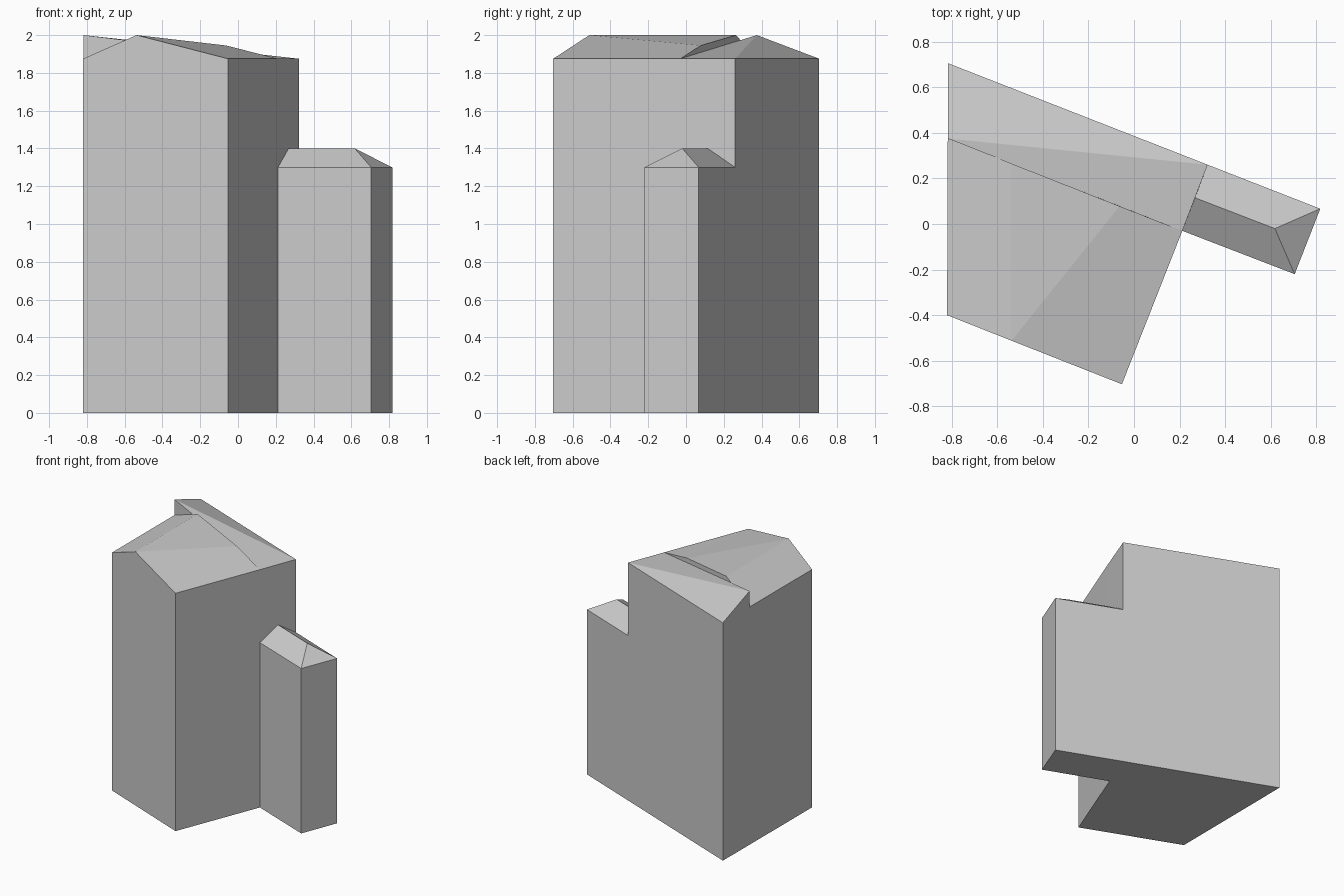
import bpy
import bmesh

cube = bpy.data.objects.get("Cube")
if cube:
    bpy.data.objects.remove(cube, do_unlink=True)

grey = bpy.data.materials.new("plain grey")
grey.use_nodes = True
grey.diffuse_color = (0.6, 0.6, 0.6, 1)
grey.node_tree.nodes["Principled BSDF"].inputs["Base Color"].default_value = grey.diffuse_color


def block(name, plan, eave, peaks, roof):
    """Closed wing: plan corners (letters) extruded to the eave, then roof and
    gable faces spelled with the letters of eave corners and peaks."""
    bm = bmesh.new()
    base = [bm.verts.new((x, y, 0)) for x, y in plan.values()]
    points = {k: bm.verts.new((x, y, eave)) for k, (x, y) in plan.items()}
    top = list(points.values())
    points.update({k: bm.verts.new(p) for k, p in peaks.items()})

    bm.faces.new(base)
    for i in range(len(base)):
        j = (i + 1) % len(base)
        bm.faces.new((base[i], base[j], top[j], top[i]))
    for word in roof.split():
        bm.faces.new([points[c] for c in word])

    bmesh.ops.recalc_face_normals(bm, faces=bm.faces)
    mesh = bpy.data.meshes.new(name)
    bm.to_mesh(mesh)
    bm.free()
    mesh.materials.append(grey)
    obj = bpy.data.objects.new(name, mesh)
    bpy.context.collection.objects.link(obj)


# Corners shared by the wings
back_left, back_right = (-0.815, 0.705), (0.323, 0.26)
mid_left, mid_right = (-0.817, 0.375), (0.212, -0.03)
EAVE, RIDGE = 1.875, 2.0

# Front wing: gabled to the front, skewed slopes on its right
block("front_wing",
      {"a": (-0.82, -0.4), "b": (-0.053, -0.703), "c": mid_right, "d": mid_left},
      EAVE,
      {"f": (-0.537, -0.512, RIDGE), "r": (-0.537, 0.265, RIDGE), "k": (-0.063, 0.078, 1.945)},
      "abf afrd frk fkb kbc drkc")

# Back wing: high at the left end, running down to the right eave
block("back_wing",
      {"a": mid_left, "b": mid_right, "c": back_right, "d": back_left},
      EAVE,
      {"p": (*mid_left, RIDGE)},
      "abp bcp cdp dap")

# Low side annex with a hipped outer end
block("side_annex",
      {"a": mid_right, "b": (0.705, -0.22), "c": (0.817, 0.067), "d": back_right},
      1.3,
      {"p": (0.268, 0.115, 1.4), "q": (0.618, -0.02, 1.4)},
      "abqp bcq cdpq dap")
